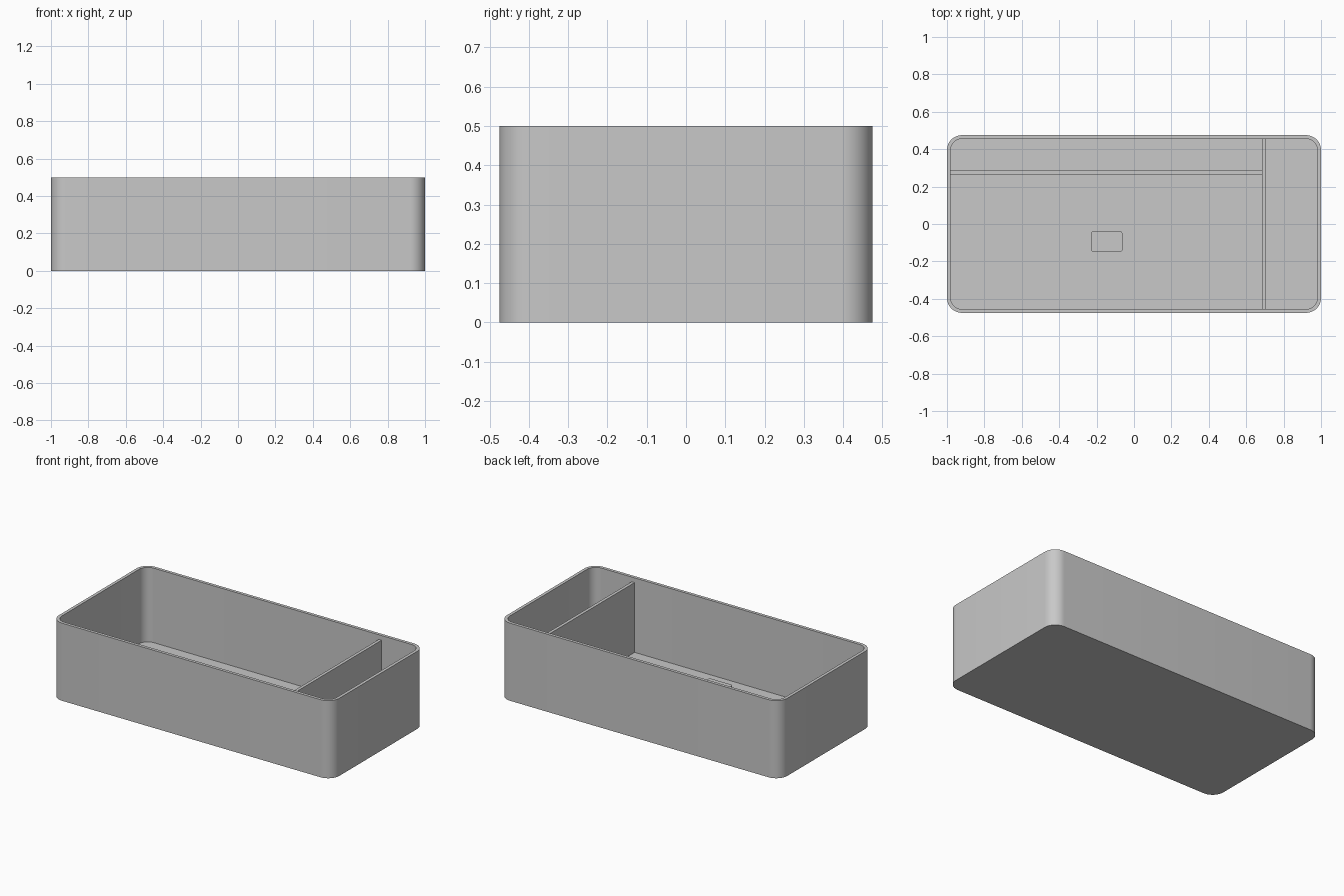
import bpy
import bmesh
import math

cube = bpy.data.objects.get("Cube")
if cube:
    bpy.data.objects.remove(cube, do_unlink=True)

LENGTH, DEPTH, HEIGHT = 2.0, 0.95, 0.5
WALL, RADIUS = 0.02, 0.08

grey = bpy.data.materials.new("plain grey")
grey.use_nodes = True
colour = (0.58, 0.58, 0.58, 1)
grey.diffuse_color = colour
grey.node_tree.nodes["Principled BSDF"].inputs["Base Color"].default_value = colour


def rounded_outline(x0, x1, y0, y1, r, steps):
    """Counter-clockwise rectangle outline with rounded corners."""
    corners = [(x1 - r, y1 - r), (x0 + r, y1 - r), (x0 + r, y0 + r), (x1 - r, y0 + r)]
    points = []
    for quarter, (cx, cy) in enumerate(corners):
        for i in range(steps + 1):
            a = math.pi / 2 * (quarter + i / steps)
            points.append((cx + r * math.cos(a), cy + r * math.sin(a)))
    return points


def finish(name, bm):
    bmesh.ops.recalc_face_normals(bm, faces=bm.faces)
    mesh = bpy.data.meshes.new(name)
    bm.to_mesh(mesh)
    bm.free()
    mesh.materials.append(grey)
    obj = bpy.data.objects.new(name, mesh)
    bpy.context.collection.objects.link(obj)
    bpy.ops.object.select_all(action='DESELECT')
    obj.select_set(True)
    bpy.context.view_layer.objects.active = obj
    bpy.ops.object.shade_smooth_by_angle(angle=math.radians(30))
    return obj


def loft(name, rings):
    """Join matching outlines at given heights and cap both ends."""
    bm = bmesh.new()
    loops = [[bm.verts.new((x, y, z)) for x, y in pts] for pts, z in rings]
    for low, high in zip(loops, loops[1:]):
        n = len(low)
        for i in range(n):
            j = (i + 1) % n
            bm.faces.new((low[i], low[j], high[j], high[i]))
    bm.faces.new(loops[0])
    bm.faces.new(loops[-1])
    return finish(name, bm)


def slab(name, x0, x1, y0, y1, z0, z1):
    bm = bmesh.new()
    bmesh.ops.create_cube(bm, size=1)
    bmesh.ops.scale(bm, vec=(x1 - x0, y1 - y0, z1 - z0), verts=bm.verts)
    bmesh.ops.translate(bm, vec=((x0 + x1) / 2, (y0 + y1) / 2, (z0 + z1) / 2), verts=bm.verts)
    return finish(name, bm)


# Open tray: up the outside, over the rim, down to the inner floor
hx, hy = LENGTH / 2, DEPTH / 2
ix, iy = hx - WALL, hy - WALL
outer = rounded_outline(-hx, hx, -hy, hy, RADIUS, 12)
inner = rounded_outline(-ix, ix, -iy, iy, RADIUS - WALL, 12)
loft("tray_shell", [(outer, 0), (outer, HEIGHT), (inner, HEIGHT), (inner, WALL)])

# Tall divider near the left end, just below the rim
slab("cross_divider", 0.685, 0.705, -iy, iy, WALL, 0.47)

# Low rib along the back of the large compartment
slab("floor_rib", -ix, 0.685, 0.265, 0.285, WALL, 0.07)

# Small rounded block standing on the floor
block = rounded_outline(-0.23, -0.062, -0.15, -0.038, 0.014, 5)
loft("floor_block", [(block, WALL), (block, 0.17)])
